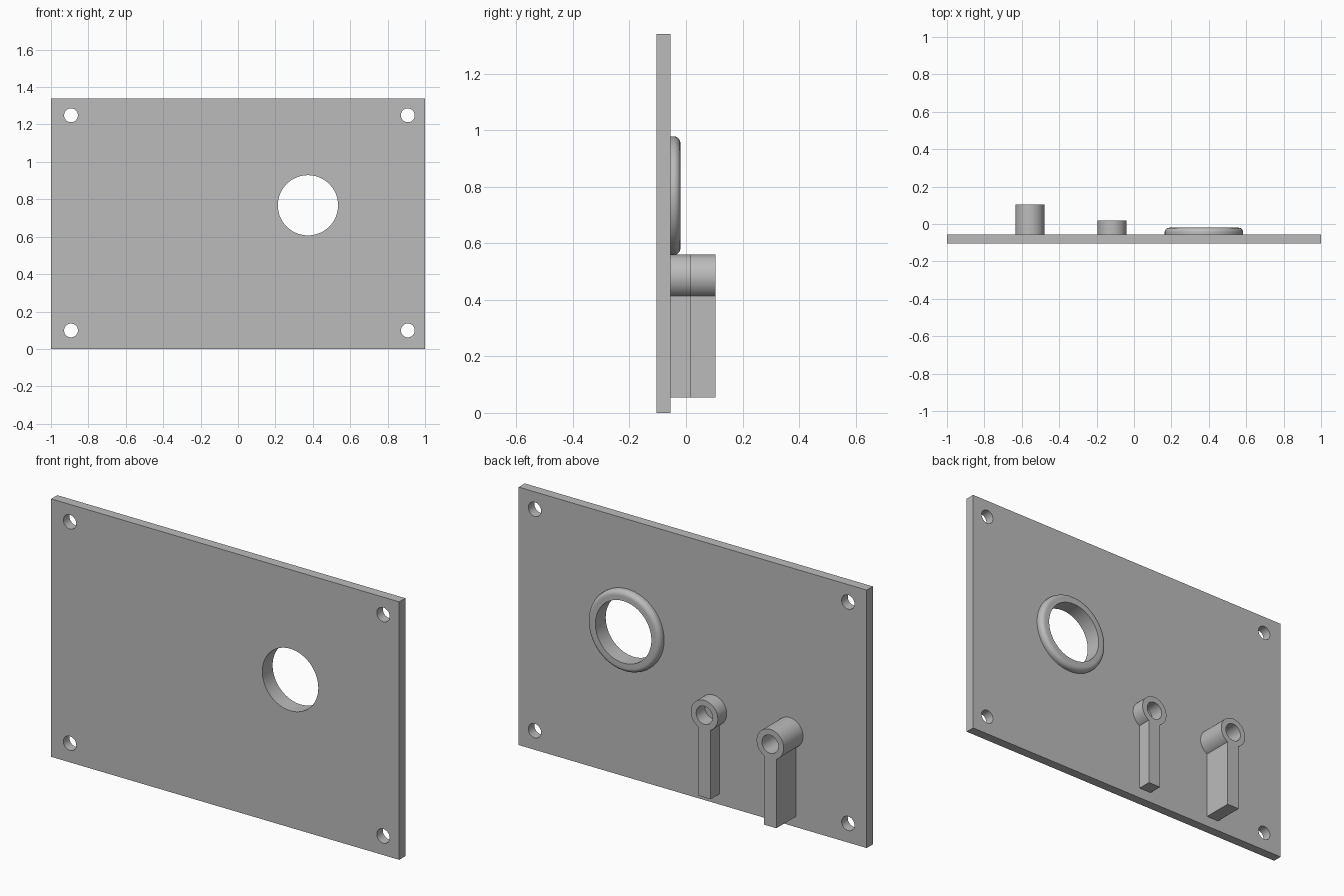
import bpy, bmesh
from math import cos, sin, pi, radians, asin, sqrt

cube = bpy.data.objects.get("Cube")
if cube:
    bpy.data.objects.remove(cube, do_unlink=True)

GREY = (0.5, 0.5, 0.5, 1.0)
grey = bpy.data.materials.new("plain grey")
grey.use_nodes = True
grey.diffuse_color = GREY
grey.node_tree.nodes["Principled BSDF"].inputs["Base Color"].default_value = GREY

FRONT, BACK = -0.105, -0.055   # plate faces along y
HEIGHT = 1.34
EYE_X, EYE_Z, EYE_R = 0.374, 0.768, 0.161


def arc(cx, cz, r, start=0.0, end=2 * pi, steps=64):
    """Points on an arc; a full turn leaves out the repeated end point."""
    count = steps if end - start >= 2 * pi else steps + 1
    return [(cx + r * cos(start + (end - start) * i / steps),
             cz + r * sin(start + (end - start) * i / steps)) for i in range(count)]


def finish(name, bm):
    bmesh.ops.remove_doubles(bm, verts=bm.verts, dist=1e-5)
    bmesh.ops.recalc_face_normals(bm, faces=bm.faces)
    mesh = bpy.data.meshes.new(name)
    bm.to_mesh(mesh)
    bm.free()
    mesh.materials.clear()
    mesh.materials.append(grey)
    mesh.shade_smooth()
    mesh.set_sharp_from_angle(angle=radians(30))
    obj = bpy.data.objects.new(name, mesh)
    bpy.context.collection.objects.link(obj)
    return obj


def extruded(name, outlines, y0, y1):
    """Fill x-z outlines (the inner ones become holes) and extrude from y0 to y1."""
    curve = bpy.data.curves.new(name + " outline", "CURVE")
    curve.dimensions = "2D"
    curve.fill_mode = "BOTH"
    curve.extrude = (y1 - y0) / 2
    for points in outlines:
        spline = curve.splines.new("POLY")
        spline.points.add(len(points) - 1)
        for p, (x, z) in zip(spline.points, points):
            p.co = (x, z, 0, 1)
        spline.use_cyclic_u = True
    helper = bpy.data.objects.new(name + " outline", curve)
    bpy.context.collection.objects.link(helper)
    bpy.context.view_layer.update()
    mesh = bpy.data.meshes.new_from_object(
        helper.evaluated_get(bpy.context.evaluated_depsgraph_get()))
    bm = bmesh.new()
    bm.from_mesh(mesh)
    bpy.data.objects.remove(helper)
    bpy.data.curves.remove(curve)
    bpy.data.meshes.remove(mesh)
    # stand the flat shape upright
    for v in bm.verts:
        x, z, depth = v.co
        v.co = (x, (y0 + y1) / 2 - depth, z)
    return finish(name, bm)


# Panel with four screw holes and one large opening
panel = [[(-1, 0), (1, 0), (1, HEIGHT), (-1, HEIGHT)], arc(EYE_X, EYE_Z, EYE_R)]
for x in (-0.893, 0.908):
    for z in (0.099, 1.249):
        panel.append(arc(x, z, 0.037, steps=40))
extruded("panel", panel, FRONT, BACK)

# Raised collar with a rounded outer rim behind the opening
TOP, RIM, FILLET = -0.02, 0.21, 0.024
section = [(EYE_R, BACK), (EYE_R, TOP)]
section += arc(RIM - FILLET, TOP - FILLET, FILLET, 0, pi / 2, 8)[::-1]
section.append((RIM, BACK))
bm = bmesh.new()
verts = [bm.verts.new((EYE_X + r, y, EYE_Z)) for r, y in section]
edges = [bm.edges.new((a, b)) for a, b in zip(verts, verts[1:] + verts[:1])]
bmesh.ops.spin(bm, geom=verts + edges, cent=(EYE_X, 0, EYE_Z), axis=(0, 1, 0),
               angle=2 * pi, steps=64)
finish("opening_collar", bm)


# Keyhole-shaped posts: a tubular boss on a straight rib
def post(name, x, y_end):
    z, r, half, foot = 0.482, 0.0775, 0.036, 0.055
    a = asin(half / r)
    outline = arc(x, z, r, -pi / 2 + a, 3 * pi / 2 - a, 56)
    outline += [(x - half, foot), (x + half, foot)]
    extruded(name, [outline, arc(x, z, 0.047, steps=48)], BACK, y_end)


post("short_post", -0.118, 0.018)
post("tall_post", -0.557, 0.105)
